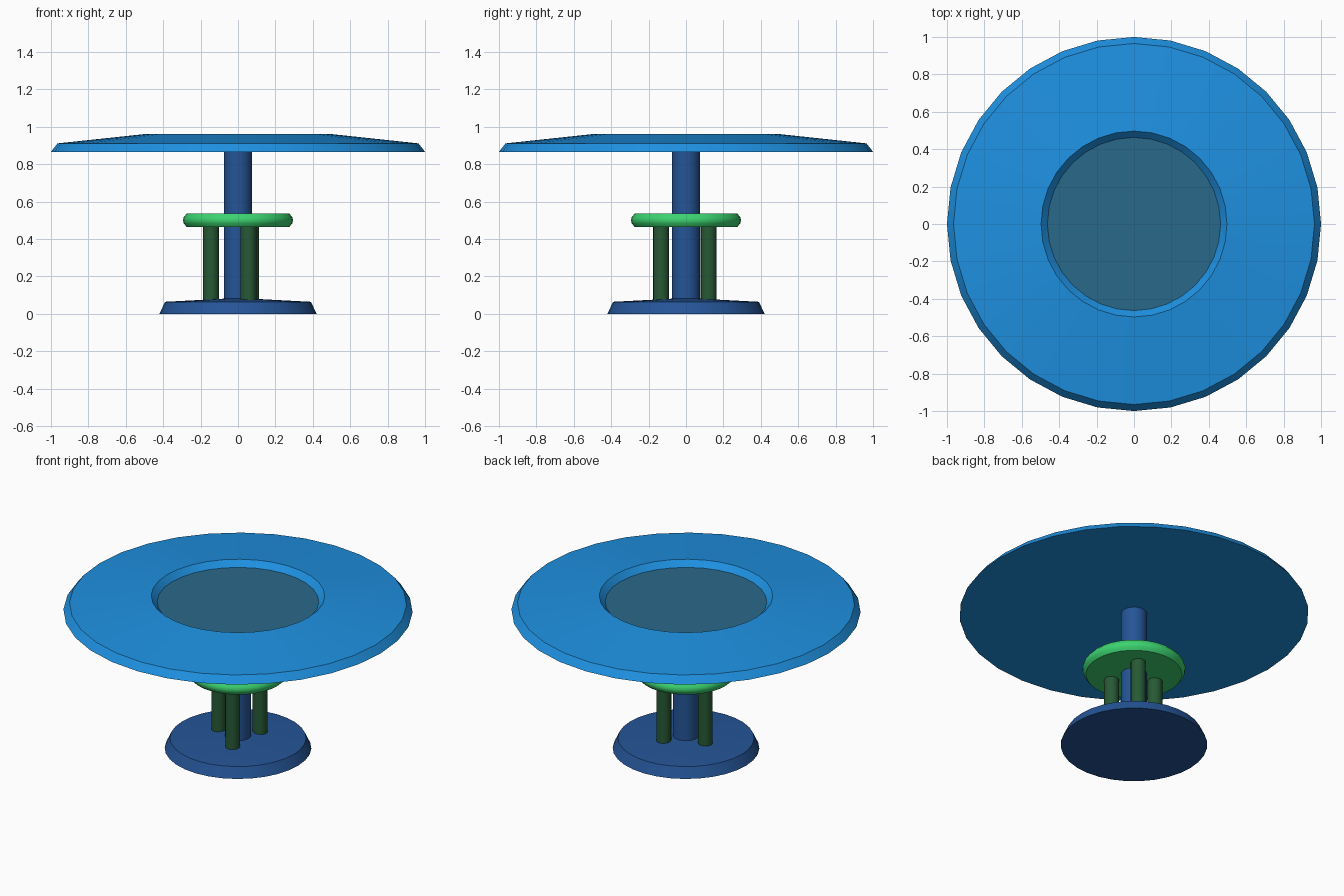
import bpy, bmesh, math

if "Cube" in bpy.data.objects:
    bpy.data.objects.remove(bpy.data.objects["Cube"])


def material(name, rgb):
    m = bpy.data.materials.new(name)
    m.diffuse_color = (*rgb, 1)
    m.use_nodes = True
    m.node_tree.nodes["Principled BSDF"].inputs["Base Color"].default_value = m.diffuse_color
    return m


BLUE = material("bright_blue", (0.013, 0.28, 0.75))
INSET = material("inset_blue", (0.023, 0.14, 0.255))
NAVY = material("navy", (0.018, 0.09, 0.31))
GREEN = material("bright_green", (0.045, 0.65, 0.16))
DARK_GREEN = material("dark_green", (0.02, 0.10, 0.035))


def lathe(name, profile, sides, mat, loc=(0, 0, 0)):
    """Spin a bottom-to-top (radius, z) profile and cap both ends."""
    bm = bmesh.new()
    rings = []
    for r, z in profile:
        rings.append([bm.verts.new((r * math.cos(2 * math.pi * i / sides),
                                    r * math.sin(2 * math.pi * i / sides), z))
                      for i in range(sides)])
    for a, b in zip(rings, rings[1:]):
        for i in range(sides):
            j = (i + 1) % sides
            bm.faces.new((a[i], a[j], b[j], b[i]))
    bm.faces.new(rings[0][::-1])
    bm.faces.new(rings[-1])
    mesh = bpy.data.meshes.new(name)
    bm.to_mesh(mesh)
    bm.free()
    mesh.materials.append(mat)
    ob = bpy.data.objects.new(name, mesh)
    bpy.context.collection.objects.link(ob)
    ob.location = loc
    bpy.ops.object.select_all(action='DESELECT')
    ob.select_set(True)
    bpy.context.view_layer.objects.active = ob
    bpy.ops.object.shade_smooth_by_angle(angle=math.radians(40))
    return ob


# Wide top with a shallow recess; the recess floor has its own colour
top = lathe("table_top", [(1.0, 0.866), (0.965, 0.911), (0.497, 0.961), (0.463, 0.925)], 32, BLUE)
top.data.materials.append(INSET)
top.data.polygons[len(top.data.polygons) - 1].material_index = 1

# Foot and central column
lathe("base", [(0.42, 0), (0.39, 0.064), (0.07, 0.081)], 32, NAVY)
lathe("column", [(0.075, 0.07), (0.075, 0.87)], 24, NAVY)

# Rounded collar around the column
lathe("collar", [(0.275, 0.465), (0.29, 0.483), (0.295, 0.5), (0.29, 0.517), (0.275, 0.535)], 32, GREEN)

# Three small posts between base and collar
for i, (x, y) in enumerate([(-0.144, 0.014), (0.056, -0.133), (0.07, 0.121)]):
    lathe(f"post_{i + 1}", [(0.043, 0.065), (0.043, 0.47)], 16, DARK_GREEN, (x, y, 0))
